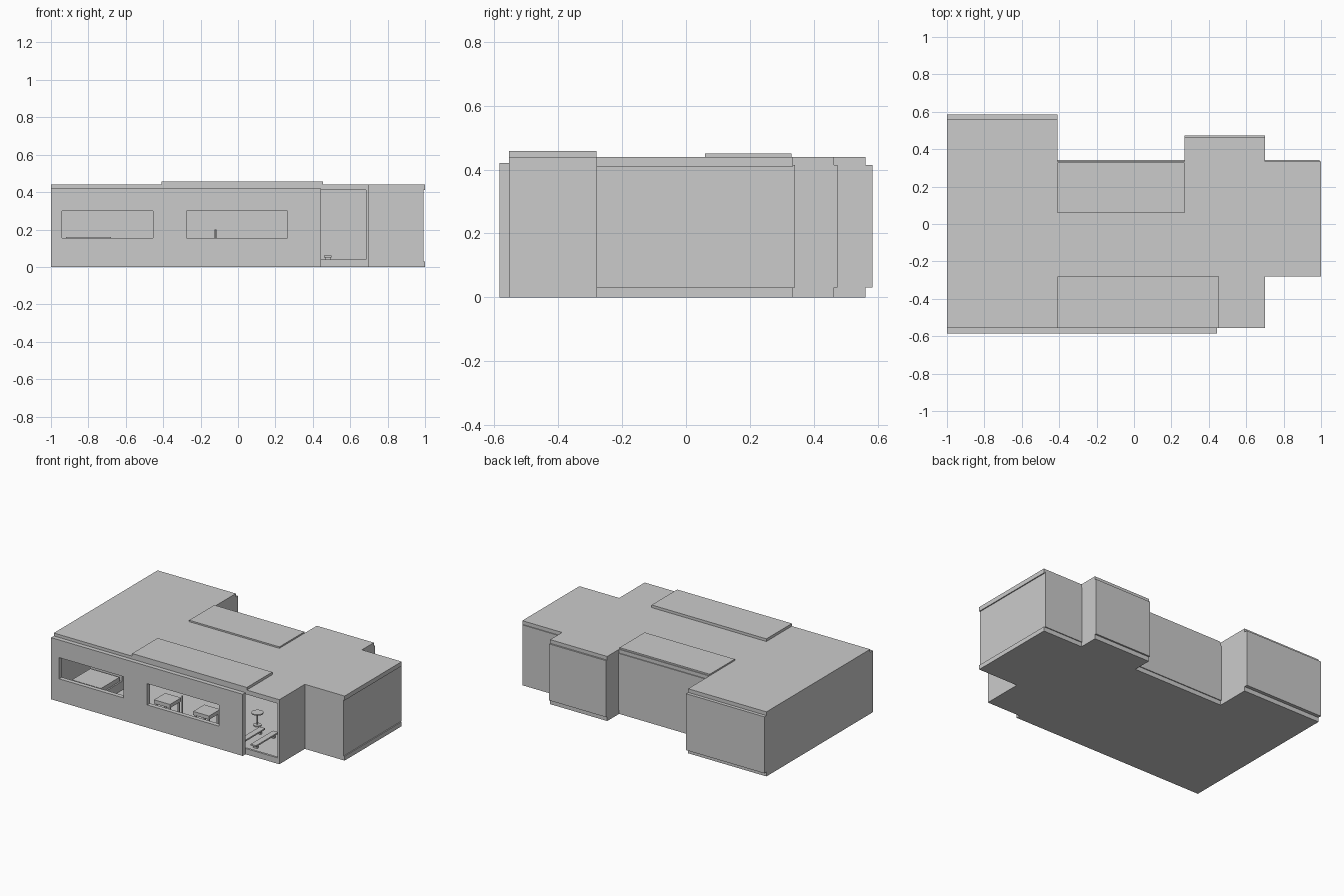
import bpy, bmesh

if "Cube" in bpy.data.objects:
    bpy.data.objects.remove(bpy.data.objects["Cube"])


def finish(name, bm):
    bmesh.ops.recalc_face_normals(bm, faces=bm.faces[:])
    me = bpy.data.meshes.new(name)
    bm.to_mesh(me)
    bm.free()
    ob = bpy.data.objects.new(name, me)
    bpy.context.collection.objects.link(ob)
    return ob


def prism(name, outline, z0, z1):
    """Vertical extrusion of a plan outline."""
    bm = bmesh.new()
    face = bm.faces.new([bm.verts.new((x, y, z0)) for x, y in outline])
    ext = bmesh.ops.extrude_face_region(bm, geom=[face], use_keep_orig=True)
    top = [v for v in ext["geom"] if isinstance(v, bmesh.types.BMVert)]
    bmesh.ops.translate(bm, verts=top, vec=(0, 0, z1 - z0))
    return finish(name, bm)


def box(name, x0, x1, y0, y1, z0, z1):
    return prism(name, [(x0, y0), (x1, y0), (x1, y1), (x0, y1)], z0, z1)


def disc(name, x, y, z0, z1, r, sides=24):
    bpy.ops.mesh.primitive_cylinder_add(vertices=sides, radius=r, depth=z1 - z0,
                                        location=(x, y, (z0 + z1) / 2))
    ob = bpy.context.object
    ob.name = name
    bpy.ops.object.shade_smooth_by_angle()
    return ob


# Floor and roof slabs share one stepped plan
plan = [(-1, -.555), (.70, -.555), (.70, -.28), (1, -.28), (1, .335), (.70, .335),
        (.70, .463), (.27, .463), (.27, .335), (-.41, .335), (-.41, .562), (-1, .562)]
prism("floor_slab", plan, 0, .03)
prism("roof_slab", plan, .41, .44)

# Raised roof panels
box("front_roof_panel", -.41, .455, -.555, -.28, .44, .458)
box("rear_roof_panel", -.41, .27, .06, .33, .44, .45)

# Side and step walls
T = .015
F, C = .03, .41
box("left_wall", -1, -1 + T, -.555, .56, F, C)
box("entry_side_wall", .70 - T, .70, -.555, -.28, F, C)
box("right_wing_front_wall", .70 - T, .99, -.28, -.28 + T, F, C)
box("right_end_wall", .978, .993, -.28, .335, F, C)
box("left_wing_inner_wall", -.41 - T, -.41, .335, .575, F, C)
for side, x in (("left", .27), ("right", .70 - T)):
    box("bay_%s_wall" % side, x, x + T, .325, .463, F, C)

# Back walls stand slightly proud of the slabs
box("left_wing_back_panel", -1, -.41, .562, .585, .03, .415)
box("middle_back_wall", -.41, .27, .325, .341, .03, .415)
box("bay_back_panel", .27, .70, .457, .474, .03, .415)
box("right_wing_back_wall", .70, .993, .325, .341, .03, .415)

# Front wall with two window openings
front = box("front_wall", -1, .445, -.585, -.555, 0, .42)
for x0, x1 in ((-.94, -.455), (-.275, .265)):
    cut = box("window_cutter", x0, x1, -.7, -.45, .155, .30)
    cut.hide_render = True
    cut.hide_set(True)
    mod = front.modifiers.new("window", "BOOLEAN")
    mod.object = cut
    mod.solver = "EXACT"

# Entry opening threshold
box("entry_threshold", .445, .70, -.555, -.54, .03, .04)

# Bed room furniture
box("bed_base", -.92, -.68, -.50, -.28, .03, .09)
box("mattress", -.91, -.69, -.49, -.29, .09, .12)
box("headboard", -.92, -.68, -.28, -.26, .03, .16)

# Front tables with a lamp post between
for i, x in enumerate((-.23, .065)):
    box("table_top_%d" % i, x - .06, x + .06, -.49, -.37, .125, .15)
    for sx in (-1, 1):
        for sy in (-1, 1):
            cx, cy = x + sx * .05, -.43 + sy * .05
            box("table_leg", cx - .006, cx + .006, cy - .006, cy + .006, .03, .125)
disc("lamp_post", -.12, -.43, .03, .20, .005, 12)
disc("lamp_foot", -.12, -.43, .03, .038, .03)

# Round table and benches seen through the entry
disc("round_table_foot", .30, -.22, .03, .037, .025)
disc("round_table_stem", .30, -.22, .037, .113, .004, 12)
disc("round_table_top", .30, -.22, .113, .12, .037)
for i, x in enumerate((.36, .46)):
    box("bench_seat_%d" % i, x, x + .04, -.52, -.28, .05, .06)
    for y in (-.50, -.32):
        box("bench_leg", x + .005, x + .035, y, y + .015, .03, .05)
